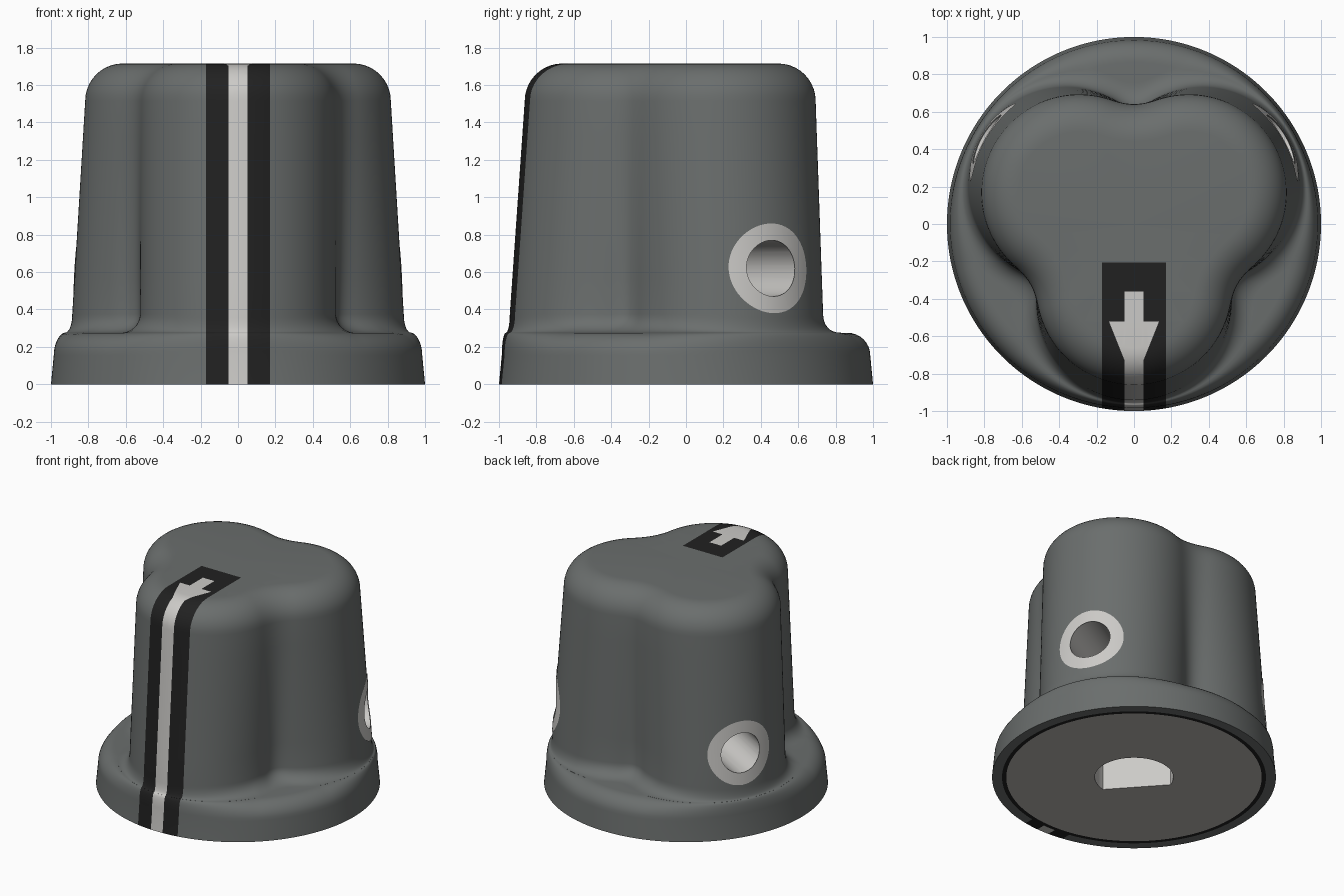
import bpy, bmesh
from math import sin, cos, pi, sqrt, radians
from mathutils import Vector, Matrix

if "Cube" in bpy.data.objects:
    bpy.data.objects.remove(bpy.data.objects["Cube"])

SEG = 192
TOP, FILLET, LOBE_R = 1.715, 0.2, 0.524
GREY, BLACK, LIGHT, DISC = range(4)


def make_material(name, rgb):
    m = bpy.data.materials.new(name)
    m.use_nodes = True
    m.diffuse_color = (*rgb, 1)
    m.node_tree.nodes["Principled BSDF"].inputs["Base Color"].default_value = (*rgb, 1)
    return m


MATS = [make_material("body grey", (0.145, 0.156, 0.153)),
        make_material("stripe black", (0.015, 0.015, 0.015)),
        make_material("light metal", (0.6, 0.59, 0.57)),
        make_material("base disc grey", (0.48, 0.46, 0.44))]


def make_object(name, bm):
    me = bpy.data.meshes.new(name)
    bm.to_mesh(me)
    bm.free()
    for m in MATS:
        me.materials.append(m)
    ob = bpy.data.objects.new(name, me)
    bpy.context.collection.objects.link(ob)
    return ob


def select_only(ob):
    bpy.ops.object.select_all(action='DESELECT')
    ob.select_set(True)
    bpy.context.view_layer.objects.active = ob


# Three-lobed outline: lobes move inward with height, valleys are blended
def lobe_distance(z):
    return 0.336 + (1.55 - z) * 0.07


def lobe_reach(phi, d):
    return d * cos(phi) + sqrt(max(0, LOBE_R ** 2 - (d * sin(phi)) ** 2))


def body_radius(theta, z):
    d = lobe_distance(z)
    phi = abs((theta + pi / 2 + pi / 3) % (2 * pi / 3) - pi / 3)
    a, b, k = lobe_reach(phi, d), lobe_reach(2 * pi / 3 - phi, d), 0.15
    h = max(0, k - abs(a - b))
    return max(a, b) + h * h / (4 * k)


ANGLES = [2 * pi * i / SEG for i in range(SEG)]


def ring(radius, z):
    return [Vector((radius(t) * cos(t), radius(t) * sin(t), z)) for t in ANGLES]


def skirt_fillets(t):
    gap = 0.985 - body_radius(t, 0.375)
    outer = min(0.12, gap / 2)
    return outer, min(0.13, gap - outer)


def arc(n):
    return [pi / 2 * i / n for i in range(n + 1)]


# Stack of rings: base, skirt, skirt fillets, body wall, rounded top edge
loops = [ring(lambda t, r=r: r, 0) for r in (0.9, 0.93, 1.0)]
for a in arc(8):
    loops.append(ring(lambda t: 0.985 - skirt_fillets(t)[0] * (1 - cos(a)),
                      0.155 + 0.12 * sin(a)))
for a in arc(8):
    loops.append(ring(lambda t: body_radius(t, 0.375) + skirt_fillets(t)[1] * (1 - sin(a)),
                      0.2755 + 0.0995 * (1 - cos(a))))
SHOULDER = TOP - FILLET
for i in range(1, 7):
    z = 0.375 + (SHOULDER - 0.375) * i / 6
    loops.append(ring(lambda t: body_radius(t, z), z))
edge = loops[-1]
normals = []
for i in range(SEG):
    tangent = edge[(i + 1) % SEG] - edge[i - 1]
    normals.append(Vector((tangent.y, -tangent.x, 0)).normalized())
for a in arc(10)[1:]:
    lift = Vector((0, 0, FILLET * sin(a)))
    loops.append([p - n * FILLET * (1 - cos(a)) + lift for p, n in zip(edge, normals)])

bm = bmesh.new()
rows = [[bm.verts.new(p) for p in loop] for loop in loops]
for lower, upper in zip(rows, rows[1:]):
    for i in range(SEG):
        j = (i + 1) % SEG
        bm.faces.new((lower[i], lower[j], upper[j], upper[i]))
bm.faces.new(rows[0][::-1])
centre = bm.verts.new((0, 0, TOP))
for i in range(SEG):
    bm.faces.new((rows[-1][i], rows[-1][(i + 1) % SEG], centre))


# Cut the outlines of the pointer stripe and arrow into the surface
def cut(point, normal, z_min):
    faces = [f for f in bm.faces if f.calc_center_median().y < -0.05
             and abs(f.calc_center_median().x) < 0.45
             and f.calc_center_median().z > z_min]
    geom = set(faces)
    for f in faces:
        geom.update(f.edges)
        geom.update(f.verts)
    bmesh.ops.bisect_plane(bm, geom=list(geom), dist=1e-5, plane_co=point, plane_no=normal)


for s in (-1, 1):
    cut((s * 0.17, 0, 0), (1, 0, 0), -1)
    cut((s * 0.05, 0, 0), (1, 0, 0), -1)
    cut((s * 0.13, -0.53, 0), (s, -0.4, 0), 1.5)
for y in (-0.205, -0.36, -0.52):
    cut((0, y, 0), (0, 1, 0), 1.5)


def light_half_width(c):
    if c.z > 1.5 and c.y > -0.36:
        return 0
    if c.z > 1.5 and -0.73 < c.y < -0.52:
        return 0.13 + 0.4 * (c.y + 0.53)
    return 0.05


for f in bm.faces:
    c = f.calc_center_median()
    if c.z < 1e-4 and c.xy.length < 0.93:
        f.material_index = BLACK if c.xy.length > 0.88 else DISC
    elif abs(c.x) < 0.17 and c.y < -0.205:
        f.material_index = LIGHT if abs(c.x) < light_half_width(c) else BLACK
bmesh.ops.recalc_face_normals(bm, faces=bm.faces)
knob = make_object("knob_body", bm)


# Shaft socket and screw holes
def prism(name, points, start, length, matrix):
    pb = bmesh.new()
    face = pb.faces.new([pb.verts.new((x, y, start)) for x, y in points])
    ext = bmesh.ops.extrude_face_region(pb, geom=[face])["geom"]
    verts = [v for v in ext if isinstance(v, bmesh.types.BMVert)]
    bmesh.ops.translate(pb, verts=verts, vec=(0, 0, length))
    bmesh.ops.recalc_face_normals(pb, faces=pb.faces)
    for f in pb.faces:
        f.material_index = LIGHT
    bmesh.ops.transform(pb, matrix=matrix, verts=pb.verts)
    ob = make_object(name, pb)
    ob.hide_render = True
    return ob


def circle(r, start, sweep, n):
    return [(r * cos(start + sweep * i / n), r * sin(start + sweep * i / n)) for i in range(n)]


HOLE_Z, HOLE_R, COLLAR_R = 0.62, 0.15, 0.24
SCREW_ANGLES = {"left": radians(30), "right": radians(150)}
flat = radians(222)
cutters = [prism("socket_cutter", circle(0.277, flat + pi / 3, 4 * pi / 3 * 49 / 48, 49),
                 -0.1, 1.3, Matrix())]
for side, ang in SCREW_ANGLES.items():
    place = (Matrix.Translation((0, 0, HOLE_Z)) @ Matrix.Rotation(ang, 4, 'Z')
             @ Matrix.Rotation(pi / 2, 4, 'Y'))
    cutters.append(prism("screw_cutter_" + side, circle(HOLE_R, 0, 2 * pi, 48), 0.1, 1.0, place))
for cutter in cutters:
    mod = knob.modifiers.new("hole", 'BOOLEAN')
    mod.operation, mod.solver, mod.object = 'DIFFERENCE', 'EXACT', cutter
    select_only(knob)
    bpy.ops.object.modifier_apply(modifier=mod.name)
    bpy.data.objects.remove(cutter)
select_only(knob)
bpy.ops.object.shade_smooth_by_angle(angle=radians(35))

# Light collars that hug the lobes around the screw holes
for side, ang in SCREW_ANGLES.items():
    cb = bmesh.new()
    axis, across = Vector((cos(ang), sin(ang), 0)), Vector((-sin(ang), cos(ang), 0))
    rows = []
    for k in range(5):
        r = HOLE_R + (COLLAR_R - HOLE_R) * k / 4
        row = []
        for u, w in circle(r, 0, 2 * pi, 64):
            z = HOLE_Z + w
            reach = lobe_distance(z) + sqrt(LOBE_R ** 2 - u * u) + 0.004
            row.append(cb.verts.new(axis * reach + across * u + Vector((0, 0, z))))
        rows.append(row)
    for inner, outer in zip(rows, rows[1:]):
        for i in range(64):
            j = (i + 1) % 64
            f = cb.faces.new((inner[i], outer[i], outer[j], inner[j]))
            f.material_index = LIGHT
    collar = make_object("screw_collar_" + side, cb)
    select_only(collar)
    bpy.ops.object.shade_smooth_by_angle(angle=radians(35))
